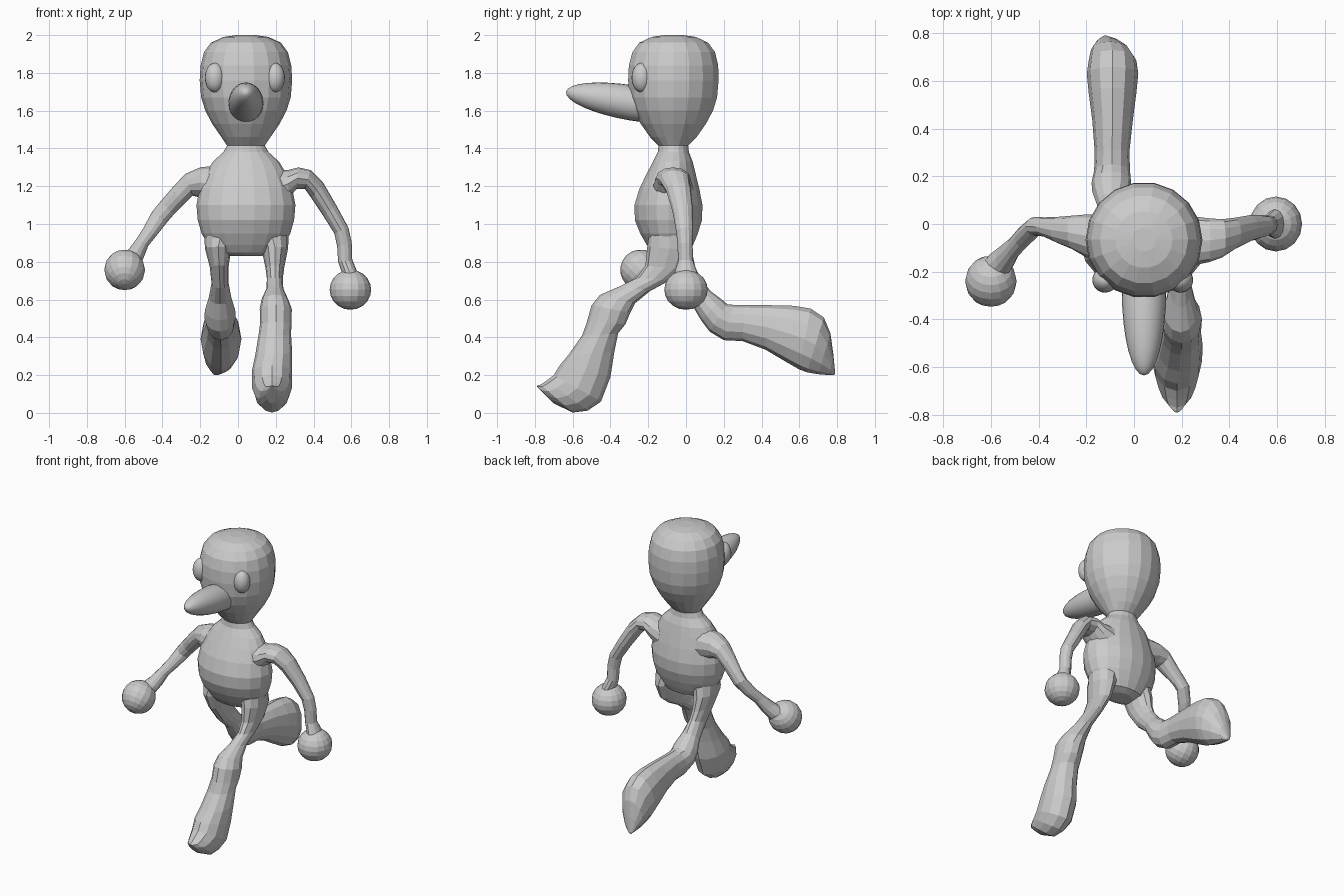
import bpy, bmesh, math
from mathutils import Vector


def loft(name, rings, sides):
    """Skin a tube through elliptical rings, each (centre, half-axis u, half-axis v)."""
    bm = bmesh.new()
    rows = []
    for c, u, v in rings:
        row = []
        for i in range(sides):
            a = 2 * math.pi * i / sides
            row.append(bm.verts.new(c + u * math.cos(a) + v * math.sin(a)))
        rows.append(row)
    for r0, r1 in zip(rows, rows[1:]):
        for i in range(sides):
            j = (i + 1) % sides
            bm.faces.new((r0[i], r0[j], r1[j], r1[i]))
    bm.faces.new(rows[0])
    bm.faces.new(rows[-1])
    bmesh.ops.recalc_face_normals(bm, faces=bm.faces[:])
    me = bpy.data.meshes.new(name)
    bm.to_mesh(me)
    bm.free()
    ob = bpy.data.objects.new(name, me)
    bpy.context.collection.objects.link(ob)
    return ob


def ball(name, loc, scale, segs=16, rings=10, rot=(0, 0, 0), smooth=False):
    bpy.ops.mesh.primitive_uv_sphere_add(segments=segs, ring_count=rings, location=loc, rotation=rot)
    ob = bpy.context.object
    ob.name = name
    ob.scale = scale
    if smooth:
        bpy.ops.object.shade_smooth()
    return ob


def arm(name, sections):
    """Sections: outer x, z, inner x, z, centre y, half depth in y."""
    rings = []
    for x1, z1, x2, z2, y, ry in sections:
        p, q = Vector((x1, y, z1)), Vector((x2, y, z2))
        rings.append(((p + q) / 2, (p - q) / 2, Vector((0, ry, 0))))
    return loft(name, rings, 12)


def leg(name, sections):
    """Sections: front y, z, rear y, z, centre x, half width in x."""
    rings = []
    for y1, z1, y2, z2, x, rx in sections:
        p, q = Vector((x, y1, z1)), Vector((x, y2, z2))
        rings.append(((p + q) / 2, (p - q) / 2, Vector((rx, 0, 0))))
    return loft(name, rings, 12)


# Head, neck and torso in one lofted body: z, centre y, half width, half depth
body = [(2.0, -.065, .05, .05), (1.99, -.065, .12, .12), (1.96, -.065, .185, .185),
        (1.91, -.065, .222, .222), (1.84, -.066, .24, .24), (1.76, -.067, .245, .243),
        (1.67, -.067, .237, .235), (1.60, -.067, .215, .213), (1.53, -.067, .178, .175),
        (1.46, -.067, .13, .125), (1.415, -.067, .10, .08), (1.38, -.067, .12, .084),
        (1.33, -.07, .175, .107), (1.27, -.078, .212, .13), (1.19, -.088, .245, .16),
        (1.10, -.093, .262, .183), (1.02, -.093, .255, .18), (.95, -.09, .235, .155),
        (.89, -.085, .20, .125), (.85, -.08, .16, .10), (.83, -.08, .08, .06)]
loft("head_and_torso", [(Vector((.042, y, z)), Vector((rx, 0, 0)), Vector((0, ry, 0)))
                        for z, y, rx, ry in body], 18)

# Face
for side, x in (("right", -.122), ("left", .195)):
    ball("eye_" + side, (x, -.235, 1.775), (.053, .053, .078), 20, 12, smooth=True)
ball("beak", (.042, -.28, 1.64), (.093, .093, .36), 24, 16,
     (math.radians(80.5), 0, 0), True)

# Arms
arm("arm_right", [(-.10, 1.31, -.10, 1.10, -.06, .10), (-.20, 1.30, -.20, 1.14, -.05, .09),
                  (-.28, 1.265, -.24, 1.15, -.035, .07), (-.35, 1.19, -.29, 1.10, -.025, .055),
                  (-.41, 1.12, -.34, 1.05, -.012, .04), (-.455, 1.065, -.375, 1.01, -.01, .04),
                  (-.50, .98, -.43, .94, -.055, .045), (-.535, .925, -.475, .885, -.10, .045),
                  (-.58, .865, -.50, .82, -.145, .06), (-.63, .82, -.54, .75, -.19, .07)])
ball("hand_right", (-.60, -.24, .757), (.108, .108, .108), 16, 10, (math.radians(-45), 0, 0))
arm("arm_left", [(.18, 1.29, .20, 1.08, -.07, .11), (.26, 1.285, .27, 1.14, -.07, .10),
                 (.32, 1.30, .31, 1.185, -.068, .092), (.385, 1.285, .355, 1.185, -.06, .08),
                 (.45, 1.22, .39, 1.135, -.04, .066), (.52, 1.10, .45, 1.045, -.018, .055),
                 (.585, .98, .51, .95, -.008, .045), (.602, .90, .525, .88, -.005, .04),
                 (.605, .81, .53, .80, -.002, .04), (.63, .75, .55, .74, 0, .06),
                 (.66, .70, .53, .70, 0, .075)])
ball("hand_left", (.595, 0, .652), (.11, .115, .106))

# Leading leg and foot
leg("leg_left", [(-.19, .98, .01, .98, .17, .10), (-.205, .88, .03, .86, .195, .07),
                 (-.215, .78, -.01, .76, .195, .05), (-.26, .715, -.08, .705, .195, .042),
                 (-.35, .67, -.19, .645, .195, .045), (-.455, .625, -.27, .58, .195, .07),
                 (-.50, .57, -.295, .53, .20, .085), (-.525, .48, -.32, .47, .20, .083),
                 (-.55, .41, -.36, .42, .195, .086), (-.62, .31, -.38, .32, .19, .097),
                 (-.67, .25, -.40, .19, .18, .107), (-.70, .20, -.45, .06, .18, .105),
                 (-.74, .17, -.52, .012, .18, .09), (-.77, .15, -.60, .002, .18, .07),
                 (-.79, .145, -.70, .05, .18, .03), (-.79, .14, -.785, .135, .18, .008)])

# Trailing leg, shin lifted backwards with the toe hanging down
leg("leg_right", [(-.19, .98, .01, .98, -.08, .10), (-.20, .88, .03, .86, -.105, .07),
                  (-.16, .78, .05, .77, -.10, .05), (-.07, .66, .075, .715, -.095, .045),
                  (.03, .575, .13, .645, -.095, .06), (.08, .49, .19, .60, -.095, .08),
                  (.125, .43, .22, .575, -.095, .083), (.20, .385, .25, .572, -.092, .075),
                  (.30, .38, .31, .57, -.092, .073), (.42, .335, .45, .57, -.09, .085),
                  (.53, .27, .57, .567, -.09, .10), (.60, .23, .66, .552, -.09, .108),
                  (.64, .215, .73, .505, -.09, .10), (.70, .205, .765, .42, -.10, .08),
                  (.76, .20, .78, .31, -.11, .045), (.785, .20, .79, .21, -.12, .01)])
